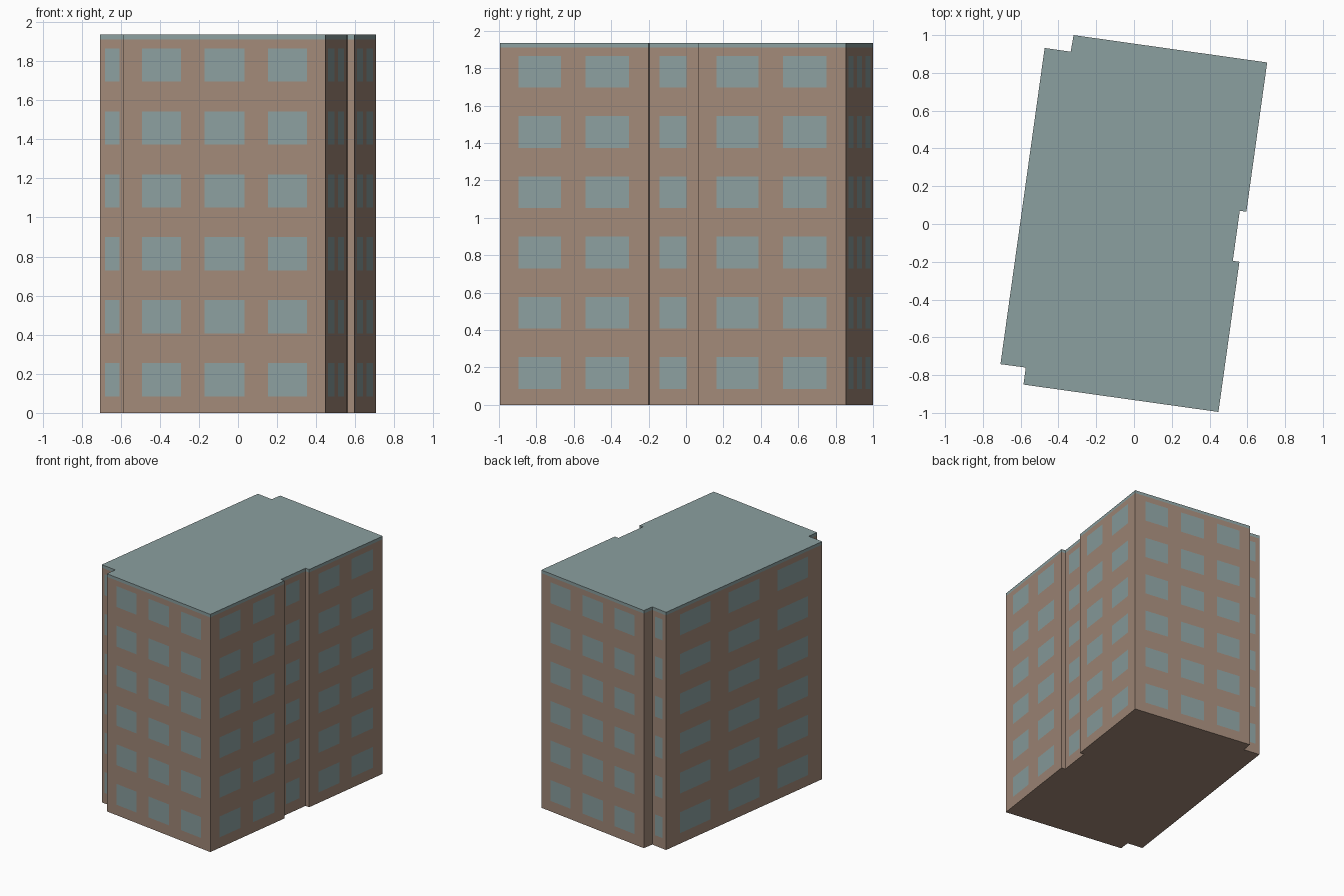
import bpy
import bmesh

cube = bpy.data.objects.get("Cube")
if cube:
    bpy.data.objects.remove(cube, do_unlink=True)


def make_material(name, rgb):
    mat = bpy.data.materials.new(name)
    mat.use_nodes = True
    colour = (*rgb, 1.0)
    mat.diffuse_color = colour
    mat.node_tree.nodes["Principled BSDF"].inputs["Base Color"].default_value = colour
    return mat


brick = make_material("brown wall", (0.36, 0.25, 0.19))
glass = make_material("grey blue glass", (0.26, 0.35, 0.35))
roofing = make_material("grey blue roof", (0.26, 0.35, 0.35))

# Footprint corners, counter-clockwise, with window columns on the wall that follows
FOOTPRINT = [
    (-0.585, -0.85, 3), (0.447, -0.995, 2), (0.558, -0.20, 0),
    (0.523, -0.195, 1), (0.56, 0.07, 0), (0.595, 0.065, 2),
    (0.705, 0.855, 3), (-0.32, 1.0, 0), (-0.335, 0.912, 1),
    (-0.473, 0.932, 3), (-0.707, -0.742, 1), (-0.573, -0.76, 0),
]
# Left and right window edges as fractions of the wall length
COLUMNS = {
    0: [],
    1: [0.2, 0.75],
    2: [0.125, 0.41, 0.575, 0.867],
    3: [0.09, 0.285, 0.4, 0.6, 0.715, 0.91],
}
WALL_TOP, ROOF_TOP = 1.91, 1.935
FLOORS, SILL, PITCH, WINDOW_HEIGHT = 6, 0.085, 0.322, 0.17


def finish(bm, name, materials):
    bmesh.ops.remove_doubles(bm, verts=bm.verts, dist=0.0001)
    bmesh.ops.recalc_face_normals(bm, faces=bm.faces)
    mesh = bpy.data.meshes.new(name)
    bm.to_mesh(mesh)
    bm.free()
    for mat in materials:
        mesh.materials.append(mat)
    obj = bpy.data.objects.new(name, mesh)
    bpy.context.collection.objects.link(obj)
    return obj


# Walls: each is a grid whose odd cells are window panes
heights = [0.0]
for floor in range(FLOORS):
    base = SILL + floor * PITCH
    heights += [base, base + WINDOW_HEIGHT]
heights.append(WALL_TOP)

bm = bmesh.new()
outline = []
for i, (x0, y0, columns) in enumerate(FOOTPRINT):
    x1, y1, _ = FOOTPRINT[(i + 1) % len(FOOTPRINT)]
    cuts = [0.0] + COLUMNS[columns] + [1.0]
    points = [(x0 + (x1 - x0) * t, y0 + (y1 - y0) * t) for t in cuts]
    grid = [[bm.verts.new((x, y, z)) for z in heights] for x, y in points]
    outline += [column[0] for column in grid[:-1]]
    for c in range(len(cuts) - 1):
        for r in range(len(heights) - 1):
            face = bm.faces.new((grid[c][r], grid[c + 1][r],
                                 grid[c + 1][r + 1], grid[c][r + 1]))
            face.material_index = 1 if c % 2 and r % 2 else 0

# Underside
bm.faces.new([bm.verts.new(v.co) for v in reversed(outline)])
finish(bm, "building_walls", [brick, glass])

# Flat roof slab
bm = bmesh.new()
base = bm.faces.new([bm.verts.new((x, y, WALL_TOP)) for x, y, _ in FOOTPRINT])
slab = bmesh.ops.extrude_face_region(bm, geom=[base], use_keep_orig=True)
top = [v for v in slab["geom"] if isinstance(v, bmesh.types.BMVert)]
bmesh.ops.translate(bm, verts=top, vec=(0, 0, ROOF_TOP - WALL_TOP))
finish(bm, "roof_slab", [roofing])
